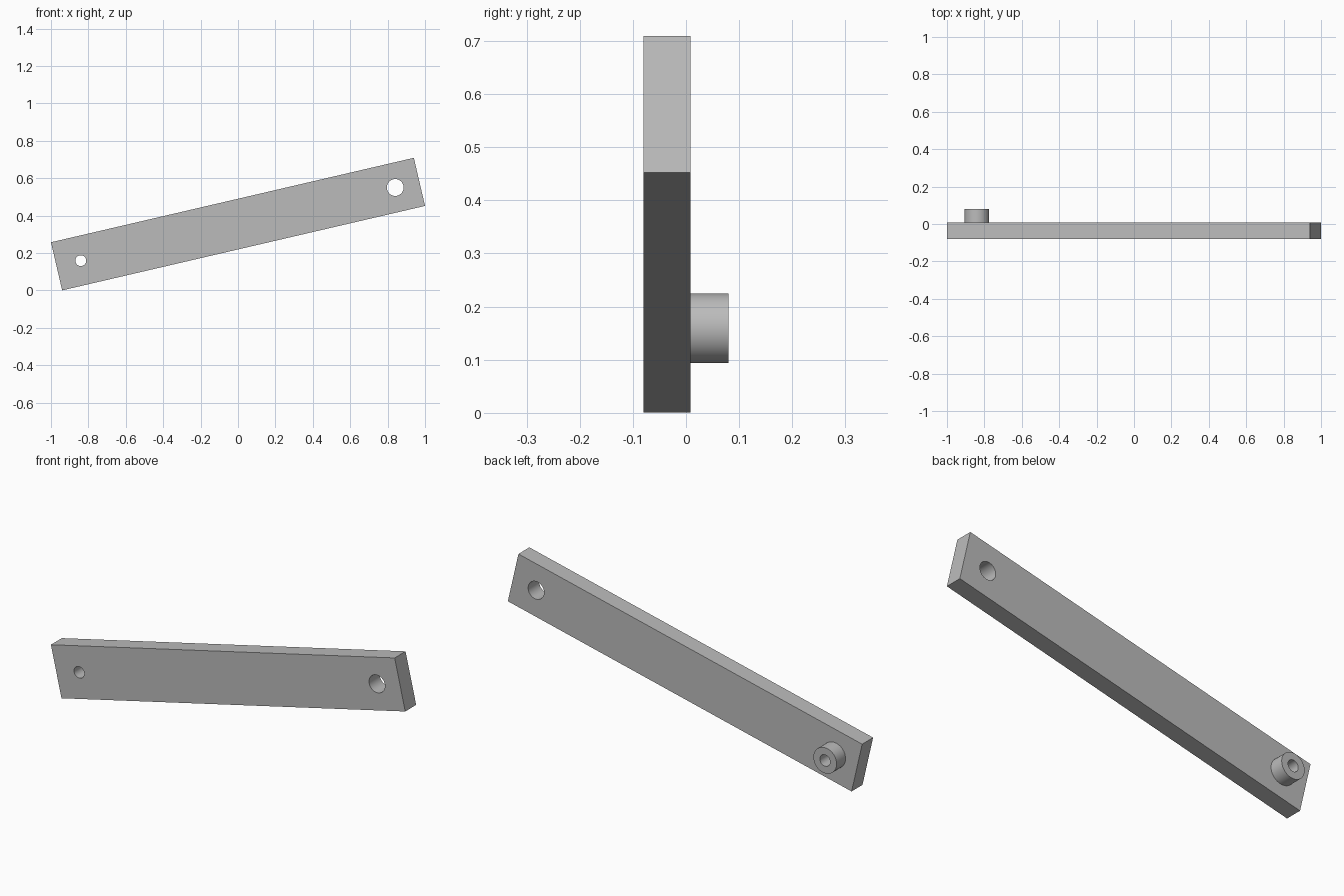
import bpy
import bmesh
import math
from mathutils import Matrix

cube = bpy.data.objects.get("Cube")
if cube:
    bpy.data.objects.remove(cube, do_unlink=True)

LENGTH, WIDTH = 1.992, 0.264
TILT = math.radians(13.1)
CENTRE_Z = 0.355
PIN = 0.863            # distance of each pivot from the middle
SIDES = 48

grey = bpy.data.materials.new("plain grey")
grey.use_nodes = True
grey.diffuse_color = (0.5, 0.5, 0.5, 1)
grey.node_tree.nodes["Principled BSDF"].inputs["Base Color"].default_value = (0.5, 0.5, 0.5, 1)


def circle(cx, radius):
    steps = [2 * math.pi * i / SIDES for i in range(SIDES)]
    return [(cx + radius * math.cos(a), radius * math.sin(a)) for a in steps]


def extruded(name, loops, y_front, y_back):
    """Extrude an outline with holes from y_front to y_back, tilted into place."""
    curve = bpy.data.curves.new(name + " outline", 'CURVE')
    curve.dimensions = '2D'
    curve.fill_mode = 'BOTH'
    curve.extrude = (y_back - y_front) / 2
    for loop in loops:
        spline = curve.splines.new('POLY')
        spline.points.add(len(loop) - 1)
        for point, (x, y) in zip(spline.points, loop):
            point.co = (x, y, 0, 1)
        spline.use_cyclic_u = True
    source = bpy.data.objects.new(name + " outline", curve)
    bpy.context.collection.objects.link(source)
    bpy.context.view_layer.update()
    graph = bpy.context.evaluated_depsgraph_get()
    mesh = bpy.data.meshes.new_from_object(source.evaluated_get(graph))
    bpy.data.objects.remove(source, do_unlink=True)
    bpy.data.curves.remove(curve)

    # Stand the outline upright, tilt it and weld the caps to the walls
    mesh.transform(Matrix.Translation((0, (y_front + y_back) / 2, CENTRE_Z))
                   @ Matrix.Rotation(-TILT, 4, 'Y')
                   @ Matrix.Rotation(math.pi / 2, 4, 'X'))
    bm = bmesh.new()
    bm.from_mesh(mesh)
    bmesh.ops.remove_doubles(bm, verts=bm.verts, dist=0.0001)
    bmesh.ops.recalc_face_normals(bm, faces=bm.faces)
    bm.to_mesh(mesh)
    bm.free()
    mesh.materials.clear()
    mesh.materials.append(grey)

    part = bpy.data.objects.new(name, mesh)
    bpy.context.collection.objects.link(part)
    bpy.ops.object.select_all(action='DESELECT')
    part.select_set(True)
    bpy.context.view_layer.objects.active = part
    bpy.ops.object.shade_smooth_by_angle(angle=math.radians(30))
    return part


# Flat bar with a small and a large pivot hole
hx, hy = LENGTH / 2, WIDTH / 2
bar_outline = [(-hx, -hy), (hx, -hy), (hx, hy), (-hx, hy)]
extruded("link_bar", [bar_outline, circle(-PIN, 0.029), circle(PIN, 0.045)], -0.08, 0.008)

# Hollow boss behind the small hole
extruded("pivot_boss", [circle(-PIN, 0.0655), circle(-PIN, 0.029)], 0.008, 0.08)
